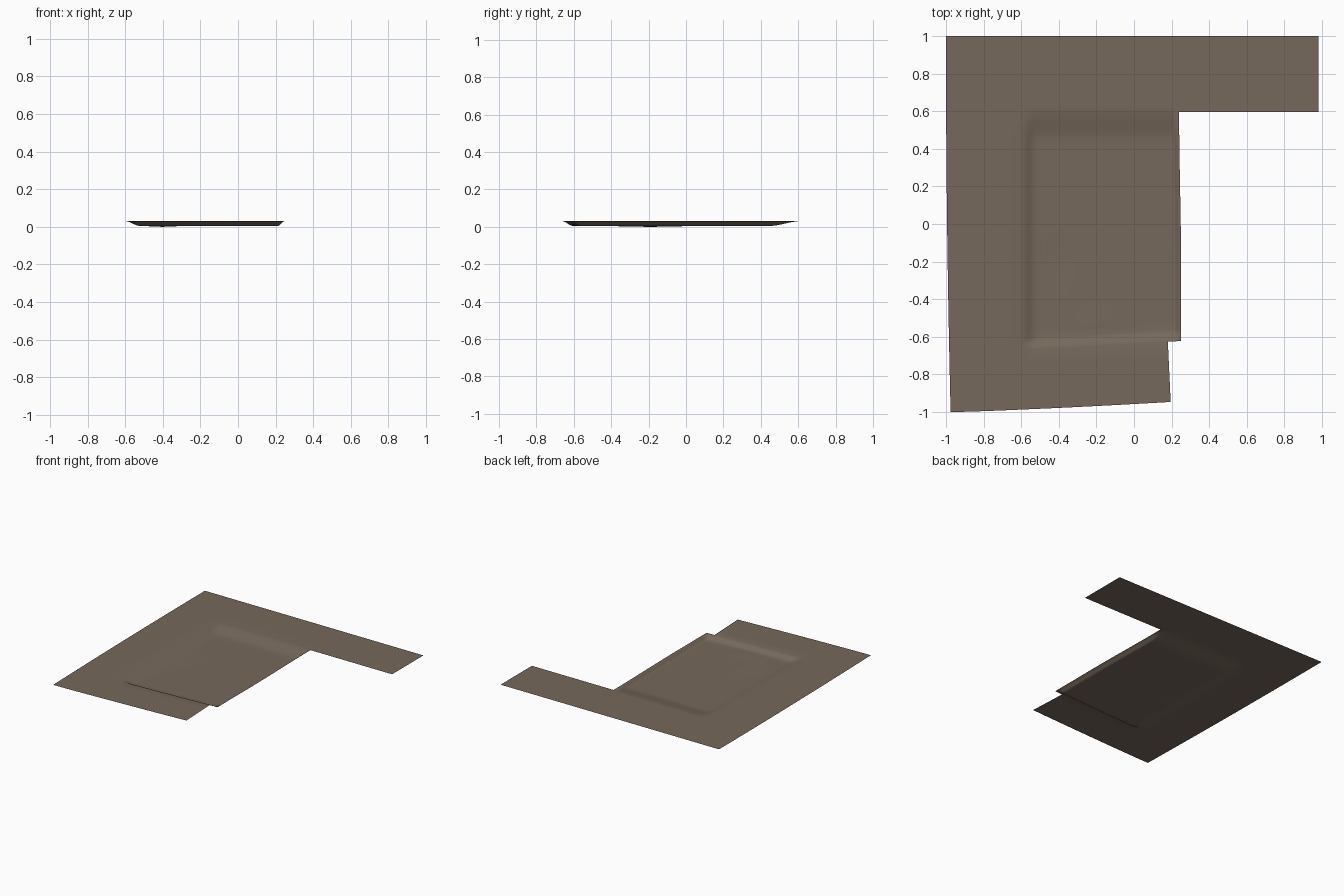
import bpy
import bmesh
import math

if "Cube" in bpy.data.objects:
    bpy.data.objects.remove(bpy.data.objects["Cube"], do_unlink=True)

RIM, FLOOR = 0.031, 0.004
LEFT, RIGHT, FRONT, BACK = -0.6, 0.25, -0.68, 0.62


def ramp(a, b, v):
    t = max(0.0, min(1.0, (v - a) / (b - a)))
    return t * t * (3 - 2 * t)


def spread(a, b, n):
    return [a + (b - a) * i / n for i in range(n)]


def mound(x, y, cx, cy, rx, ry):
    return math.exp(-((x - cx) / rx) ** 2 - ((y - cy) / ry) ** 2)


def height(x, y):
    # Sunken basin with sloping sides and a slightly uneven floor
    depth = (ramp(LEFT, -0.52, x) * ramp(RIGHT, 0.21, x)
             * ramp(FRONT, -0.62, y) * ramp(BACK, 0.44, y))
    uneven = 0.004 * mound(x, y, -0.2, -0.56, 0.08, 0.06) - 0.004 * mound(x, y, -0.4, -0.2, 0.06, 0.15)
    return RIM + depth * (FLOOR + uneven - RIM)


def place(x, y):
    # Slant the front edge and taper the side edges a little
    z = height(x, y)
    slant = max(0.0, min(1.0, -y / 0.6))
    new_y = y + 0.055 * slant * max(0.0, (x + 1) / 1.2) ** 1.3
    new_x = x
    if x < LEFT:
        new_x += 0.025 * ((1 - y) / 2) ** 2 * (LEFT - x) / 0.4
    if y < FRONT:
        new_x += 0.015 * (FRONT - y) / 0.32 * max(0.0, (x - LEFT) / 0.78)
    elif x > 0.2:
        new_x -= 0.01 * ramp(-0.2, 0.59, y)
    return new_x, new_y, z


xs = (spread(-1, LEFT, 4) + spread(LEFT, -0.52, 5) + spread(-0.52, 0.18, 18)
      + spread(0.18, 0.21, 2) + spread(0.21, RIGHT, 4) + spread(RIGHT, 0.99, 4) + [0.99])
ys = (spread(-1, FRONT, 4) + spread(FRONT, -0.62, 5) + spread(-0.62, 0.44, 26)
      + spread(0.44, 0.595, 7) + spread(0.595, BACK, 2) + spread(BACK, 1, 4) + [1])


def kept(x, y):
    # L-shaped outline with a small step at the front right of the basin
    if y > 0.595:
        return True
    return x < (RIGHT if y > FRONT else 0.18)


# Ground sheet
bm = bmesh.new()
verts = [[bm.verts.new(place(x, y)) for x in xs] for y in ys]
for j in range(len(ys) - 1):
    for i in range(len(xs) - 1):
        if kept((xs[i] + xs[i + 1]) / 2, (ys[j] + ys[j + 1]) / 2):
            bm.faces.new((verts[j][i], verts[j][i + 1], verts[j + 1][i + 1], verts[j + 1][i]))
bmesh.ops.delete(bm, geom=[v for v in bm.verts if not v.link_faces], context='VERTS')
for face in bm.faces:
    face.smooth = True
mesh = bpy.data.meshes.new("ground_sheet")
bm.to_mesh(mesh)
bm.free()
sheet = bpy.data.objects.new("ground_sheet", mesh)
bpy.context.collection.objects.link(sheet)

# Earth brown colour
earth = bpy.data.materials.new("earth_brown")
earth.use_nodes = True
colour = (0.18, 0.14, 0.105, 1)
earth.diffuse_color = colour
earth.node_tree.nodes["Principled BSDF"].inputs["Base Color"].default_value = colour
mesh.materials.append(earth)
